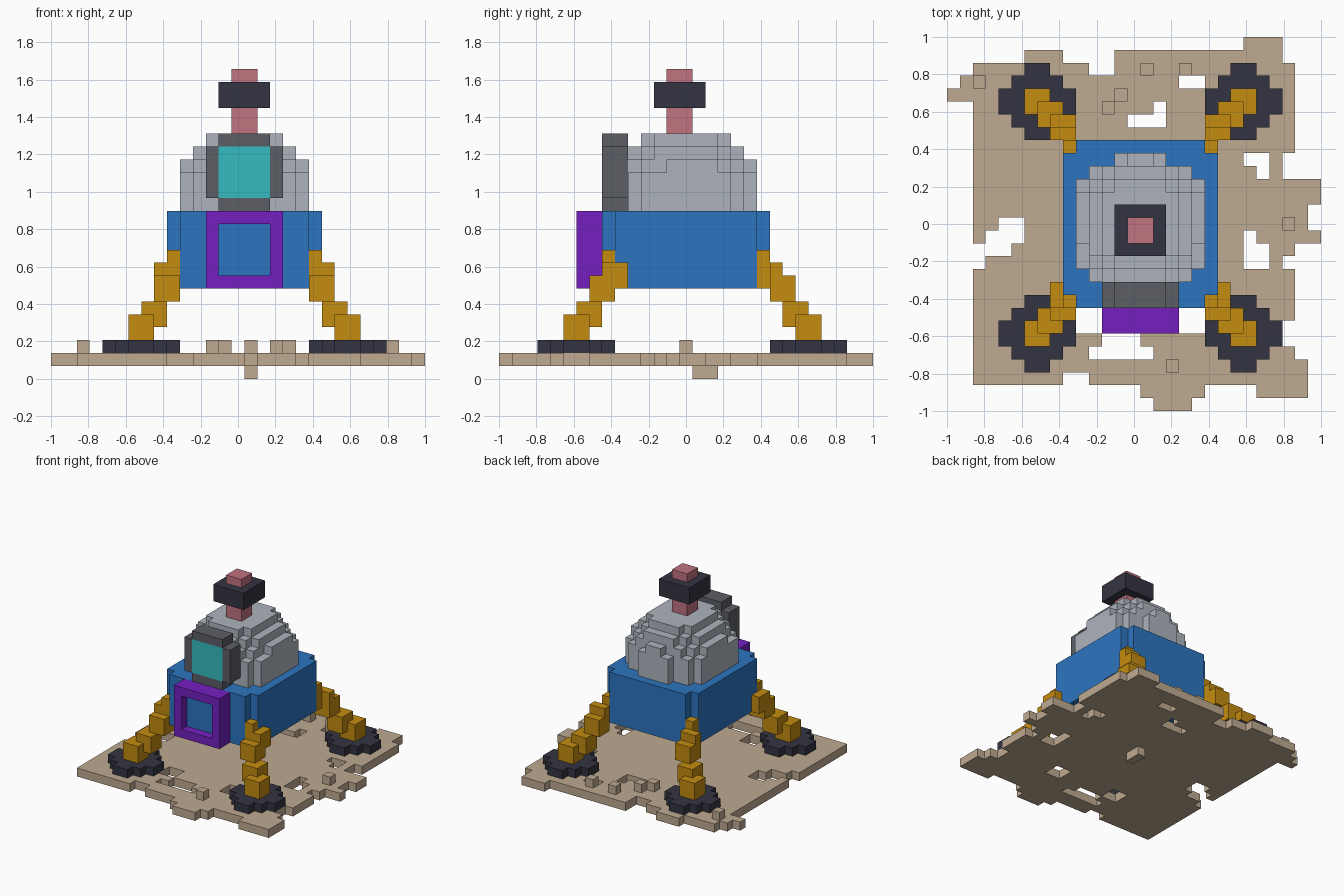
import bpy
import bmesh

if "Cube" in bpy.data.objects:
    bpy.data.objects.remove(bpy.data.objects["Cube"], do_unlink=True)

N = 29            # blocks along the longest side
U = 2.0 / N       # size of one block


def material(name, rgb):
    """Flat material from 0-255 sRGB."""
    lin = [((c / 255 + 0.055) / 1.055) ** 2.4 if c > 10 else c / 255 / 12.92 for c in rgb]
    m = bpy.data.materials.new(name)
    m.use_nodes = True
    m.diffuse_color = (*lin, 1)
    bsdf = m.node_tree.nodes["Principled BSDF"]
    bsdf.inputs["Base Color"].default_value = (*lin, 1)
    bsdf.inputs["Roughness"].default_value = 0.9
    return m


SAND = material("sand", (190, 170, 145))
CHARCOAL = material("charcoal", (52, 52, 66))
AMBER = material("amber", (196, 140, 16))
BLUE = material("hull blue", (44, 117, 192))
GREY = material("light grey", (174, 180, 190))
STEEL = material("dark grey", (92, 95, 102))
PURPLE = material("purple", (117, 32, 192))
TEAL = material("teal glass", (54, 187, 192))
ROSE = material("rose", (192, 115, 127))


def box(x0, x1, y0, y1, z0, z1):
    """Set of block cells filling a range."""
    return {(x, y, z) for x in range(x0, x1) for y in range(y0, y1) for z in range(z0, z1)}


def union(*sets):
    return set().union(*sets)


def mirror_x(cells):
    """Mirror about the hull centre at x = 15 blocks."""
    return {(29 - x, y, z) for x, y, z in cells}


def block_part(name, cells, mat):
    """Mesh made of the exposed faces of the block cells."""
    bm = bmesh.new()
    verts = {}

    def vert(p):
        if p not in verts:
            verts[p] = bm.verts.new((p[0] * U - 1, p[1] * U - 1, p[2] * U))
        return verts[p]

    for c in sorted(cells):
        for axis in range(3):
            a, b = (axis + 1) % 3, (axis + 2) % 3
            for side in (0, 1):
                near = list(c)
                near[axis] += 1 if side else -1
                if tuple(near) in cells:
                    continue
                loop = []
                for da, db in ((0, 0), (1, 0), (1, 1), (0, 1)):
                    p = list(c)
                    p[axis] += side
                    p[a] += da
                    p[b] += db
                    loop.append(vert(tuple(p)))
                bm.faces.new(loop if side else loop[::-1])
    me = bpy.data.meshes.new(name)
    bm.to_mesh(me)
    bm.free()
    me.materials.append(mat)
    ob = bpy.data.objects.new(name, me)
    bpy.context.collection.objects.link(ob)
    return ob


# Ragged ground slab: x extent of each row, from the back to the front
rows = [(23, 26), (6, 26), (2, 27), (1, 27), (0, 27), (2, 27), (2, 27), (2, 27), (2, 27), (2, 26),
        (2, 26), (2, 29), (2, 29), (2, 28), (2, 28), (2, 29), (4, 27), (3, 26), (2, 27), (2, 27),
        (2, 27), (2, 27), (2, 26), (2, 26), (2, 27), (2, 28), (2, 28), (15, 28), (16, 19)]
# Holes: row, first column, end column
holes = [(1, 9, 13), (2, 11, 13), (3, 18, 20), (5, 16, 17), (6, 14, 17), (9, 23, 25),
         (10, 24, 25), (14, 4, 6), (15, 3, 6), (16, 4, 5), (15, 23, 24), (16, 23, 25),
         (17, 23, 25), (21, 10, 12), (22, 10, 12), (21, 18, 20), (22, 18, 20), (23, 12, 15),
         (24, 11, 16), (26, 9, 11), (27, 20, 24)]
ground = union(*(box(x0, x1, 28 - r, 29 - r, 1, 2) for r, (x0, x1) in enumerate(rows)))
for r, x0, x1 in holes:
    ground -= box(x0, x1, 28 - r, 29 - r, 1, 2)
# Loose pebbles on top and a lump below
for x, r in ((2, 3), (15, 2), (18, 2), (13, 4), (12, 5), (26, 14), (17, 25)):
    ground.add((x, 28 - r, 2))
ground |= box(15, 16, 15, 17, 0, 2)
block_part("ground", ground, SAND)

# Landing legs and round foot pads
legs = {
    "front": union(box(6, 8, 5, 7, 3, 5), box(7, 9, 6, 8, 4, 6), box(8, 10, 7, 8, 6, 8),
                   box(8, 9, 7, 9, 6, 8), box(8, 9, 8, 10, 7, 9), box(9, 10, 8, 9, 6, 10)),
    "back": union(box(6, 8, 23, 25, 3, 5), box(7, 9, 22, 24, 4, 6), box(8, 10, 21, 23, 6, 8),
                  box(8, 10, 21, 22, 8, 9), box(9, 10, 20, 21, 7, 10)),
}
for end, leg in legs.items():
    cy = 6 if end == "front" else 24
    pad = union(box(4, 10, cy - 1, cy + 1, 2, 3), box(5, 9, cy - 2, cy + 2, 2, 3),
                box(6, 8, cy - 3, cy + 3, 2, 3))
    for side, flip in (("right", False), ("left", True)):
        block_part(f"{end}_{side}_leg", mirror_x(leg) if flip else leg, AMBER)
        block_part(f"{end}_{side}_foot_pad", mirror_x(pad) if flip else pad, CHARCOAL)

# Lower hull with notched corners
hull = box(10, 20, 8, 21, 7, 13) | box(9, 21, 9, 20, 7, 13)
block_part("hull", hull, BLUE)

# Hatch frame with a recessed door
block_part("hatch_frame", box(12, 18, 6, 8, 7, 13) - box(13, 17, 6, 8, 8, 12), PURPLE)
block_part("hatch_door", box(13, 17, 7, 8, 8, 12), BLUE)

# Stepped cabin dome
dome = {(x, y, z) for x, y, z in box(10, 20, 9, 20, 13, 19)
        if (x - 14.5) ** 2 + ((y - 14) / 1.1) ** 2 + max(z - 14.5, 0) ** 2 < 24.4}
dome |= box(10, 20, 11, 18, 13, 16) | box(10, 20, 13, 17, 16, 17) | box(11, 19, 10, 19, 13, 16)

# Window housing and glass
glass = box(13, 17, 8, 10, 14, 18)
housing = (box(13, 17, 8, 10, 13, 19) | box(12, 18, 8, 10, 14, 18)) - glass
block_part("cabin_dome", dome - housing - glass, GREY)
block_part("window_housing", housing, STEEL)
block_part("window_glass", box(13, 17, 8, 9, 14, 18), TEAL)

# Mast and docking collar
collar = box(13, 17, 12, 16, 21, 23)
block_part("mast", box(14, 16, 13, 15, 19, 24) - collar, ROSE)
block_part("docking_collar", collar, CHARCOAL)
